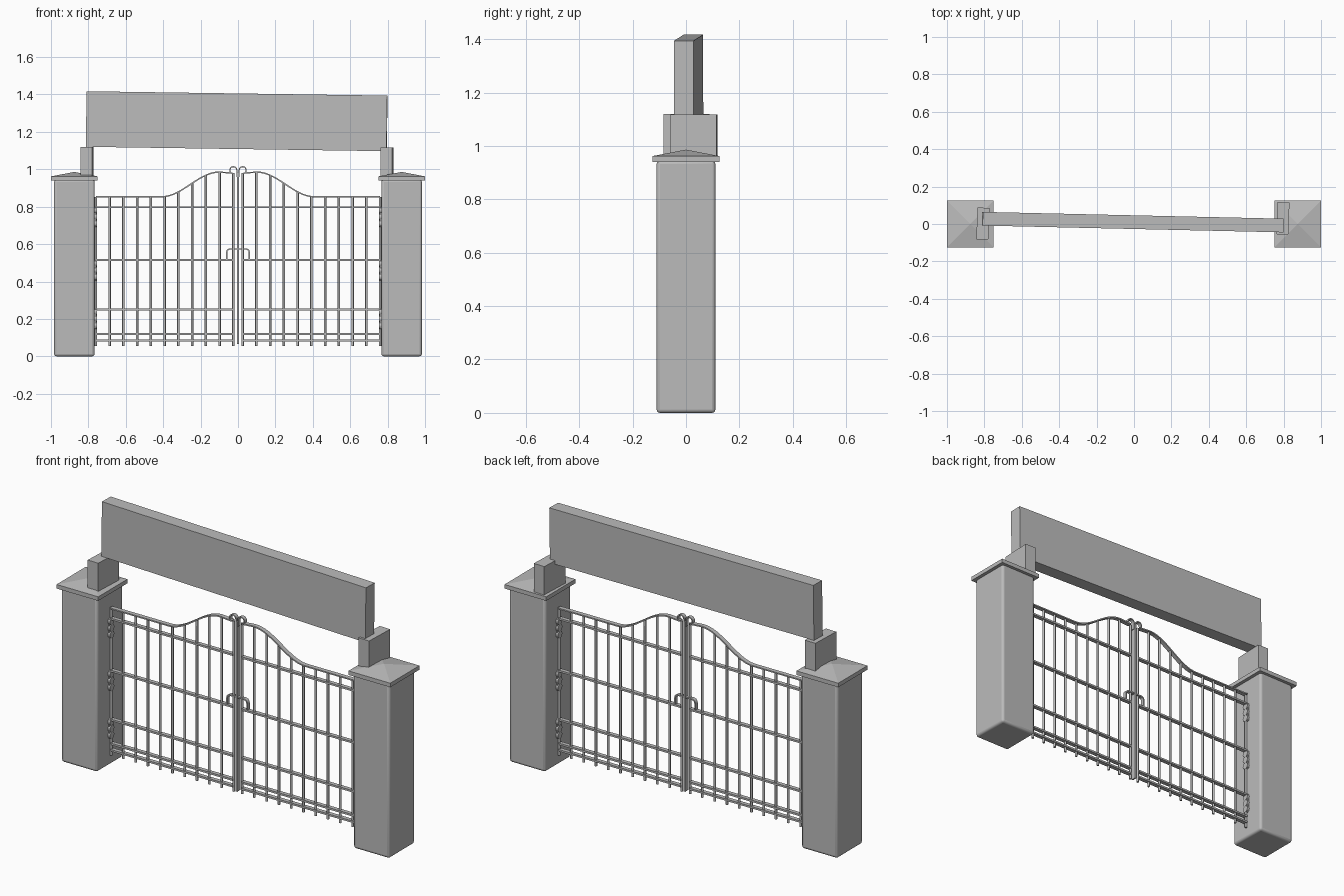
import bpy, bmesh, math
from mathutils import Vector

old = bpy.data.objects.get("Cube")
if old:
    bpy.data.objects.remove(old, do_unlink=True)

grey = bpy.data.materials.new("plain_grey")
grey.use_nodes = True
colour = (0.5, 0.5, 0.5, 1)
grey.diffuse_color = colour
grey.node_tree.nodes["Principled BSDF"].inputs["Base Color"].default_value = colour


def finish(name, bm):
    mesh = bpy.data.meshes.new(name)
    bmesh.ops.recalc_face_normals(bm, faces=bm.faces)
    bm.to_mesh(mesh)
    bm.free()
    mesh.materials.append(grey)
    obj = bpy.data.objects.new(name, mesh)
    bpy.context.collection.objects.link(obj)
    return obj


def smooth(obj, angle=40):
    bpy.ops.object.select_all(action='DESELECT')
    obj.select_set(True)
    bpy.context.view_layer.objects.active = obj
    bpy.ops.object.shade_smooth_by_angle(angle=math.radians(angle))


def add_box(bm, centre, size):
    verts = bmesh.ops.create_cube(bm, size=1)["verts"]
    for v in verts:
        v.co = Vector(a * s + c for a, s, c in zip(v.co, size, centre))


def box(name, centre, size, rotation=(0, 0, 0)):
    bm = bmesh.new()
    add_box(bm, (0, 0, 0), size)
    obj = finish(name, bm)
    obj.location, obj.rotation_euler = centre, rotation
    return obj


def add_rod(bm, a, b, radius, sides=8):
    a, b = Vector(a), Vector(b)
    verts = bmesh.ops.create_cone(bm, cap_ends=True, segments=sides, radius1=radius,
                                  radius2=radius, depth=(b - a).length)["verts"]
    turn = (b - a).to_track_quat('Z', 'Y')
    for v in verts:
        v.co = turn @ v.co + (a + b) / 2


def sweep(name, points, width, depth):
    """Rectangular strap following a path of (x, z) points."""
    bm = bmesh.new()
    rings = []
    for i, p in enumerate(points):
        before, after = points[max(i - 1, 0)], points[min(i + 1, len(points) - 1)]
        t = Vector((after[0] - before[0], after[1] - before[1])).normalized()
        n = Vector((-t.y, t.x)) * width / 2
        rings.append([bm.verts.new((p[0] + s * n.x, d * depth / 2, p[1] + s * n.y))
                      for s, d in ((1, 1), (1, -1), (-1, -1), (-1, 1))])
    for r, q in zip(rings, rings[1:]):
        for k in range(4):
            bm.faces.new((r[k], r[(k + 1) % 4], q[(k + 1) % 4], q[k]))
    bm.faces.new(rings[0])
    bm.faces.new(rings[-1])
    obj = finish(name, bm)
    smooth(obj)
    return obj


def top_height(x):
    """Height of the wavy top strap at a distance x from the middle."""
    t = min(max((abs(x) - 0.1) / 0.31, 0), 1)
    dip = 0.008 * max(0, 1 - abs(x) / 0.1)
    return 0.853 + 0.066 * (1 + math.cos(math.pi * t)) - dip


for side, label in ((-1, "right"), (1, "left")):
    px = side * 0.875
    # Rounded pillar with a shallow pyramid cap
    pillar = box(label + "_pillar", (px, 0, 0.473), (0.216, 0.22, 0.946))
    bevel = pillar.modifiers.new("Rounded edges", 'BEVEL')
    bevel.width, bevel.segments = 0.013, 3
    smooth(pillar, 60)
    bm = bmesh.new()
    add_box(bm, (px, 0, 0.951), (0.25, 0.25, 0.022))
    cone = bmesh.ops.create_cone(bm, segments=4, radius1=0.125 * math.sqrt(2), radius2=0, depth=0.024)
    for v in cone["verts"]:
        x, y = v.co.x, v.co.y
        v.co = ((x - y) / math.sqrt(2) + px, (x + y) / math.sqrt(2), v.co.z + 0.974)
    finish(label + "_pillar_cap", bm)

    # Gate leaf: bars, rails and hanging hinges
    bars = bmesh.new()
    for k in range(11):
        x = side * (0.025 + 0.0735 * k)
        add_rod(bars, (x, 0, 0.055), (x, 0, top_height(x)), 0.0065)
    smooth(finish(label + "_gate_bars", bars), 50)
    rails = bmesh.new()
    for z in (0.085, 0.12, 0.25, 0.515, 0.797):
        add_box(rails, (side * 0.3925, 0, z), (0.735, 0.022, 0.01))
    finish(label + "_gate_rails", rails)
    path = [(side * (0.76 - 0.73 * i / 48), top_height(0.76 - 0.73 * i / 48)) for i in range(49)]
    sweep(label + "_top_strap", path, 0.007, 0.024)

    # Curled finial beside the meeting posts
    curl = [(side * 0.006, 0.96), (side * 0.006, 0.99)]
    for i in range(10):
        a = math.radians(180 - 24 * i)
        curl.append((side * (0.025 + 0.019 * math.cos(a)), 0.995 + 0.019 * math.sin(a)))
    sweep(label + "_finial", curl, 0.006, 0.02)

    hinge = bmesh.new()
    for z in (0.2, 0.46, 0.745):
        add_box(hinge, (side * 0.764, 0, z), (0.008, 0.03, 0.1))
        for dz in (-0.036, 0, 0.036):
            add_rod(hinge, (side * 0.754, 0, z + dz), (side * 0.768, 0, z + dz), 0.019, 12)
    smooth(finish(label + "_hinges", hinge))

# Meeting strip and latch loop
box("meeting_strip", (0, 0, 0.525), (0.009, 0.026, 0.92))
loop = [(-0.06, 0.515)]
for cx, start in ((-0.042, 180), (0.042, 90)):
    for i in range(6):
        a = math.radians(start - 18 * i)
        loop.append((cx + 0.018 * math.cos(a), 0.556 + 0.018 * math.sin(a)))
loop.append((0.06, 0.515))
sweep("latch_loop", loop, 0.007, 0.02)

# Slightly crooked sign board resting on two blocks
box("right_sign_block", (-0.808, 0.002, 1.035), (0.064, 0.17, 0.17), (0, 0, -0.04))
box("left_sign_block", (0.796, 0.03, 1.035), (0.064, 0.172, 0.165), (0, 0, -0.04))
box("sign_board", (-0.007, 0.01, 1.257), (1.608, 0.073, 0.297), (0, 0.0145, -0.0225))
